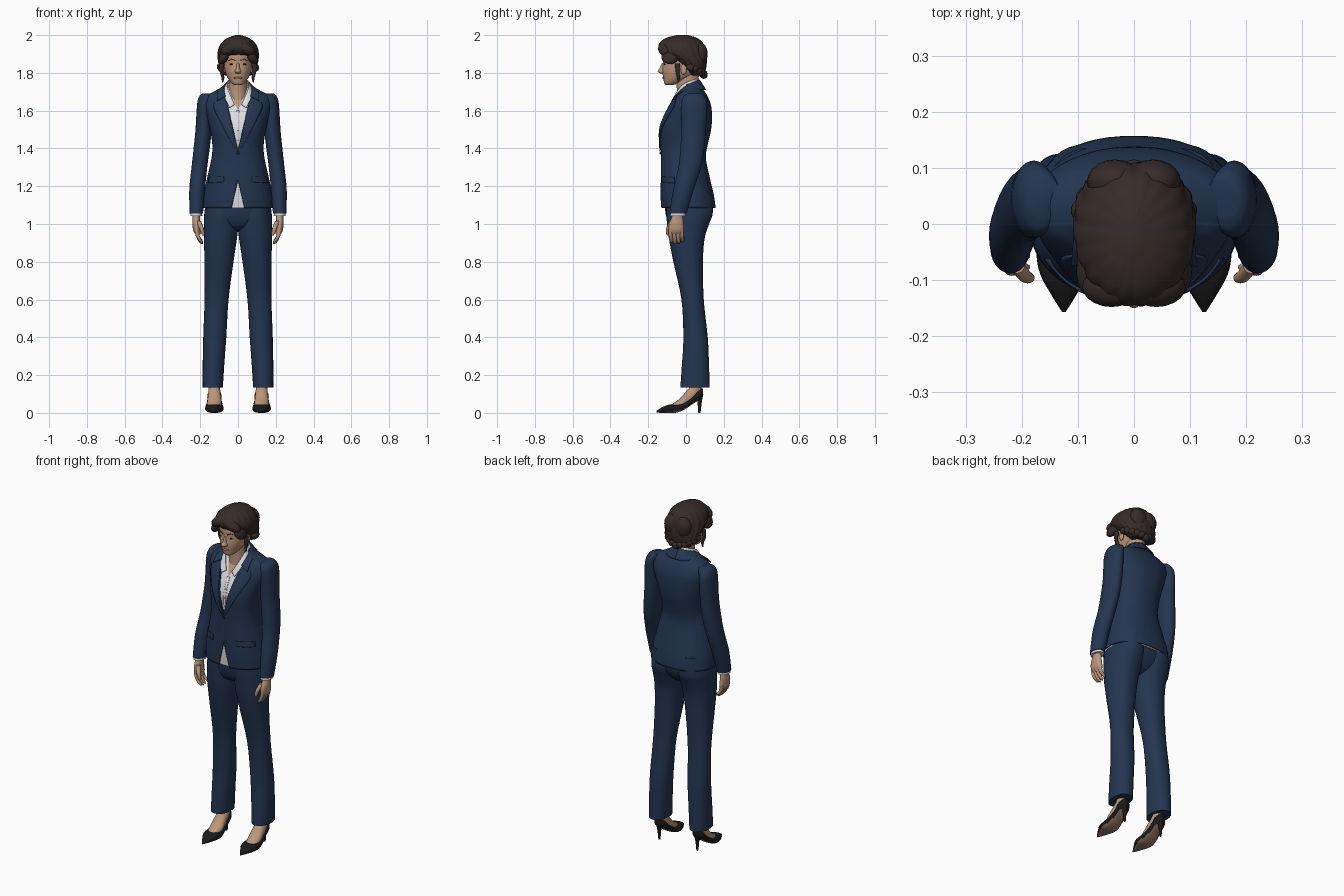
import bpy, bmesh, math
from mathutils import Vector, Matrix
from mathutils.bvhtree import BVHTree


def material(name, r, g, b):
    m = bpy.data.materials.new(name)
    m.diffuse_color = (r, g, b, 1)
    return m


NAVY = material("navy cloth", 0.017, 0.036, 0.082)
WHITE = material("white shirt", 0.72, 0.72, 0.76)
SKIN = material("skin", 0.50, 0.31, 0.20)
HAIR = material("dark brown hair", 0.036, 0.025, 0.022)
SHOE = material("black leather", 0.011, 0.010, 0.011)
SOLE = material("tan sole", 0.30, 0.18, 0.12)
LIPS = material("lips", 0.38, 0.15, 0.11)
DARK = material("dark eyes and buttons", 0.02, 0.018, 0.02)


def spline(rows, steps):
    """Catmull-Rom through rows of numbers."""
    out, n = [], len(rows)
    for i in range(n - 1):
        a, b, c, d = (rows[max(0, min(n - 1, k))] for k in (i - 1, i, i + 1, i + 2))
        for s in range(steps):
            t = s / steps
            out.append([0.5 * (2 * q + (r - p) * t + (2 * p - 5 * q + 4 * r - u) * t * t
                               + (3 * q - p - 3 * r + u) * t ** 3)
                        for p, q, r, u in zip(a, b, c, d)])
    return out + [list(rows[-1])]


def finish(name, bm, mat, mirror=False, thick=0, offset=0, angle=50):
    bmesh.ops.recalc_face_normals(bm, faces=bm.faces)
    me = bpy.data.meshes.new(name)
    bm.to_mesh(me)
    bm.free()
    me.materials.append(mat)
    for p in me.polygons:
        p.use_smooth = True
    me.set_sharp_from_angle(angle=math.radians(angle))
    ob = bpy.data.objects.new(name, me)
    bpy.context.collection.objects.link(ob)
    if thick:
        mod = ob.modifiers.new("thickness", "SOLIDIFY")
        mod.thickness, mod.offset = thick, offset
    if mirror:
        ob.modifiers.new("mirror", "MIRROR").use_mirror_merge = False
    return ob


def loft_bm(rows, sides=40, p=2.0, steps=4, axis="Z", caps=True, wave=0, count=0):
    """Rows are (level, a0, a1, b0, b1): the box of each rounded ring."""
    bm, rings = bmesh.new(), []
    for lv, a0, a1, b0, b1 in spline(rows, steps):
        ring = []
        for k in range(sides):
            t = 2 * math.pi * k / sides
            c, s = math.cos(t), math.sin(t)
            w = 1 + wave * (abs(math.sin(count * t / 2 + lv * 9)) - 0.6)
            a = (a0 + a1) / 2 + (a1 - a0) / 2 * w * math.copysign(abs(c) ** (2 / p), c)
            b = (b0 + b1) / 2 + (b1 - b0) / 2 * w * math.copysign(abs(s) ** (2 / p), s)
            ring.append(bm.verts.new((a, b, lv) if axis == "Z" else (a, lv, b)))
        rings.append(ring)
    for r, q in zip(rings, rings[1:]):
        for k in range(sides):
            j = (k + 1) % sides
            bm.faces.new((r[k], r[j], q[j], q[k]))
    if caps:
        bm.faces.new(rings[0])
        bm.faces.new(rings[-1])
    return bm


def loft(name, rows, mat, mirror=False, **kw):
    return finish(name, loft_bm(rows, **kw), mat, mirror)


def tube(name, pts, mat, mirror=True):
    """Pts are (x, y, z, radius), running mostly up or down."""
    return loft(name, [(z, x - r, x + r, y - r, y + r) for x, y, z, r in pts], mat, mirror, sides=12)


def ball(name, at, size, mat, mirror=False, rot=0):
    bm = bmesh.new()
    m = Matrix.Translation(at) @ Matrix.Rotation(rot, 4, "Y") @ Matrix.Diagonal((*size, 1))
    bmesh.ops.create_uvsphere(bm, u_segments=20, v_segments=12, radius=1, matrix=m)
    return finish(name, bm, mat, mirror)


def on(tree, x, z, out=0.0):
    hit = tree.ray_cast(Vector((x, -1, z)), Vector((0, 1, 0)))[0]
    return Vector((x, (hit.y if hit else 0) - out, z))


def sheet(name, edge_a, edge_b, mat, tree=None, out=0, mirror=True, steps=6, thick=0.005):
    """Cloth strip between two edges; 2D (x, z) edges are draped on a tree."""
    bm, rows = bmesh.new(), []
    for a, b in zip(spline(edge_a, steps), spline(edge_b, steps)):
        pts = [Vector(a).lerp(Vector(b), k / 6) for k in range(7)]
        rows.append([bm.verts.new(on(tree, q[0], q[1], out) if tree else q) for q in pts])
    for r, q in zip(rows, rows[1:]):
        for k in range(6):
            bm.faces.new((r[k], r[k + 1], q[k + 1], q[k]))
    return finish(name, bm, mat, mirror, thick)


def cut_v(bm, apex, x, z, ylim):
    """Cut a wedge out of the front, from the apex to (+-x, z)."""
    co, dz = Vector((0, 0, apex)), z - apex
    ns = [Vector((s * abs(dz), 0, -x * math.copysign(1, dz))).normalized() for s in (1, -1)]
    for c, n in ((co, ns[0]), (co, ns[1]), (Vector((0, ylim, 0)), Vector((0, 1, 0)))):
        bmesh.ops.bisect_plane(bm, geom=bm.verts[:] + bm.edges[:] + bm.faces[:], plane_co=c, plane_no=n)
    gone = []
    for f in bm.faces:
        c = f.calc_center_median()
        if c.y < ylim and all((c - co).dot(n) < 0 for n in ns):
            gone.append(f)
    bmesh.ops.delete(bm, geom=gone, context="FACES")


# Torso shape (z, half width, front y, back y), shared by jacket, shirt and chest
TORSO = [(1.085, .188, -.132, .157), (1.15, .182, -.135, .148), (1.25, .162, -.133, .125),
         (1.35, .14, -.132, .105), (1.42, .136, -.135, .115), (1.5, .148, -.137, .133),
         (1.57, .165, -.115, .138), (1.63, .18, -.083, .132), (1.675, .17, -.055, .115),
         (1.70, .13, -.042, .10), (1.725, .085, -.032, .08), (1.745, .062, -.025, .068)]


def torso(inset, caps=False):
    return loft_bm([(z, inset - w, w - inset, f + inset, b - inset) for z, w, f, b in TORSO],
                   sides=64, p=2.3, caps=caps)


jacket = torso(0)
body = BVHTree.FromBMesh(jacket)
cut_v(jacket, 1.39, .07, 1.70, .0)
cut_v(jacket, 1.23, .035, 1.08, .0)
finish("jacket", jacket, NAVY, thick=.006, offset=-1)
shirt = torso(.012)
cut_v(shirt, 1.60, .05, 1.72, .0)
finish("shirt", shirt, WHITE)
finish("chest", torso(.018, True), SKIN)

# Lapels, collars, pocket flaps, placket and buttons
sheet("lapel", [(.07, 1.685), (.064, 1.655), (.034, 1.52), (.012, 1.43), (-.001, 1.385)],
      [(.10, 1.665), (.13, 1.622), (.082, 1.52), (.034, 1.43), (.004, 1.385)], NAVY, body, .005)
sheet("jacket_collar",
      [(0, .072, 1.762), (.04, .058, 1.757), (.066, .02, 1.742), (.074, -.02, 1.715), (.066, -.062, 1.675)],
      [(0, .104, 1.71), (.06, .09, 1.71), (.096, .03, 1.713), (.108, -.035, 1.692), (.112, -.075, 1.652)], NAVY)
sheet("shirt_collar",
      [(0, .066, 1.77), (.045, .04, 1.763), (.056, -.005, 1.745), (.05, -.045, 1.705), (.018, -.083, 1.632)],
      [(0, .08, 1.735), (.058, .045, 1.735), (.07, -.01, 1.72), (.07, -.058, 1.672), (.044, -.096, 1.615)], WHITE,
      thick=.004)
sheet("pocket_flap", [(.075, 1.252), (.152, 1.247)], [(.075, 1.222), (.158, 1.217)], NAVY, body, .003)
sheet("shirt_placket", [(-.008, 1.6), (-.008, 1.4)], [(.008, 1.6), (.008, 1.4)], WHITE, body, -.0105, False, thick=.002)
ball("jacket_button", on(body, 0, 1.375, .003), (.008, .004, .008), DARK)
for z in (1.44, 1.49, 1.54):
    ball("shirt_button", on(body, 0, z, -.009), (.004, .002, .004), WHITE)

# Sleeves, cuffs and hands
loft("sleeve", [(1.69, .13, .19, .01, .085), (1.675, .13, .206, -.015, .1), (1.63, .14, .217, -.025, .113),
                (1.5, .14, .225, -.025, .105), (1.4, .15, .235, -.03, .098), (1.3, .163, .246, -.04, .08),
                (1.18, .175, .258, -.068, .04), (1.055, .185, .256, -.088, .003)], NAVY, True)
loft("shirt_cuff", [(1.08, .192, .25, -.08, -.004), (1.042, .189, .252, -.084, -.002)], WHITE, True)
loft("hand", [(1.06, .202, .24, -.07, -.02), (1.03, .202, .24, -.078, -.016), (1.0, .2, .241, -.09, -.012),
              (.965, .198, .237, -.092, -.01), (.945, .2, .225, -.085, -.018)], SKIN, True, sides=24)
for i in range(4):
    y, drop = -.081 + i * .0195, (0, -.006, -.004, .006)[i]
    tube("finger", [(.22, y, .97, .011), (.213, y, .937, .0105), (.199, y + .003, .912 + drop, .0095),
                    (.19, y + .004, .9 + drop, .005)], SKIN)
tube("thumb", [(.208, -.075, 1.015, .013), (.195, -.092, .98, .012), (.186, -.096, .95, .009), (.184, -.096, .94, .005)], SKIN)

# Trousers
loft("trouser_leg", [(1.16, -.005, .165, -.1, .135), (1.06, -.006, .178, -.105, .142), (1.0, -.003, .181, -.1, .122),
                     (.92, .006, .181, -.09, .098), (.8, .024, .177, -.067, .09), (.6, .05, .177, -.024, .094),
                     (.4, .062, .184, -.014, .115), (.25, .073, .187, -.022, .122), (.135, .08, .187, -.03, .125)],
     NAVY, True, p=2.15)
loft("trouser_hips", [(1.3, -.13, .13, -.11, .09), (1.15, -.16, .16, -.115, .13), (1.05, -.165, .165, -.107, .13),
                      (.99, -.11, .11, -.085, .09), (.965, -.03, .03, -.04, .04)], NAVY, p=2.3)

# Feet and pumps
tube("ankle", [(.128, .048, .3, .036), (.127, .048, .2, .034), (.126, .05, .13, .031), (.125, .052, .09, .028)], SKIN)
loft("foot", [(-.08, .1, .15, .015, .043), (-.03, .087, .163, .015, .078), (.01, .09, .16, .03, .125),
              (.05, .094, .156, .06, .165), (.078, .105, .145, .085, .15)], SKIN, True, axis="Y", sides=24)
shoe = loft("shoe", [(-.157, .122, .128, .002, .01), (-.13, .105, .145, .0, .028), (-.09, .083, .167, .0, .044),
                     (-.05, .076, .174, .001, .046), (-.01, .08, .17, .017, .057), (.03, .087, .163, .043, .085),
                     (.065, .089, .161, .066, .122), (.09, .109, .141, .084, .13)],
            SHOE, True, axis="Y", sides=28, p=2.5)
shoe.data.materials.append(SOLE)
for f in shoe.data.polygons:
    if f.normal.z < -0.75 and f.center.y < .07:
        f.material_index = 1
loft("stiletto_heel", [(.1, .1, .15, .05, .092), (.06, .114, .136, .06, .084), (.0, .119, .131, .065, .077)],
     SHOE, True, sides=16)

# Neck, head and face
loft("neck", [(1.64, -.055, .055, -.05, .08), (1.70, -.05, .05, -.048, .066), (1.75, -.048, .048, -.052, .066),
              (1.82, -.05, .05, -.06, .07)], SKIN)
head = loft_bm([(1.735, -.018, .018, -.106, -.07), (1.745, -.034, .034, -.115, -.04), (1.775, -.056, .056, -.121, .03),
                (1.81, -.069, .069, -.125, .065), (1.85, -.075, .075, -.122, .08), (1.89, -.076, .076, -.123, .085),
                (1.94, -.068, .068, -.11, .08), (1.975, -.04, .04, -.07, .045)], p=2.15)
face = BVHTree.FromBMesh(head)
finish("head", head, SKIN)
loft("nose", [(1.853, -.007, .007, -.127, -.1), (1.825, -.01, .01, -.14, -.1), (1.808, -.017, .017, -.15, -.1),
              (1.798, -.013, .013, -.138, -.1)], SKIN, sides=20)
ball("lips", on(face, 0, 1.773, -.002), (.024, .006, .0065), LIPS)
ball("eye", on(face, .031, 1.845, -.002), (.013, .004, .0045), DARK, True)
sheet("eyebrow", [(.014, 1.862), (.033, 1.871), (.052, 1.862)], [(.014, 1.867), (.033, 1.875), (.052, 1.864)],
      HAIR, face, .001, thick=.002)
ball("ear", (.076, -.012, 1.818), (.008, .016, .028), SKIN, True)

# Hair: swept cap, side waves, braid round the nape and loose locks
loft("hair", [(1.785, -.07, .07, .03, .09), (1.81, -.09, .09, .0, .102), (1.84, -.1, .1, -.035, .108),
              (1.87, -.106, .108, -.075, .11), (1.9, -.107, .109, -.128, .108), (1.93, -.102, .104, -.146, .103),
              (1.96, -.086, .088, -.138, .088), (1.985, -.055, .057, -.105, .058), (2.0, -.014, .014, -.05, .01)],
     HAIR, sides=96, wave=.035, count=18)
ball("side_wave", (.074, -.085, 1.885), (.024, .046, .042), HAIR, True, -.5)
ball("fringe_wave", (.04, -.112, 1.928), (.056, .036, .03), HAIR, True, .45)
for i in range(-5, 6):
    t = i * .27
    ball("braid", (.092 * math.sin(t), .005 + .088 * math.cos(t), 1.79 + .008 * abs(i)),
         (.024, .022, .02), HAIR, rot=.6 if i % 2 else -.6)
ball("crown_lobe", (.034, .075, 1.9), (.05, .04, .06), HAIR, True)
tube("loose_lock", [(.084, -.045, 1.85, .014), (.088, -.045, 1.81, .01), (.08, -.04, 1.775, .008),
                    (.082, -.042, 1.75, .003)], HAIR)
